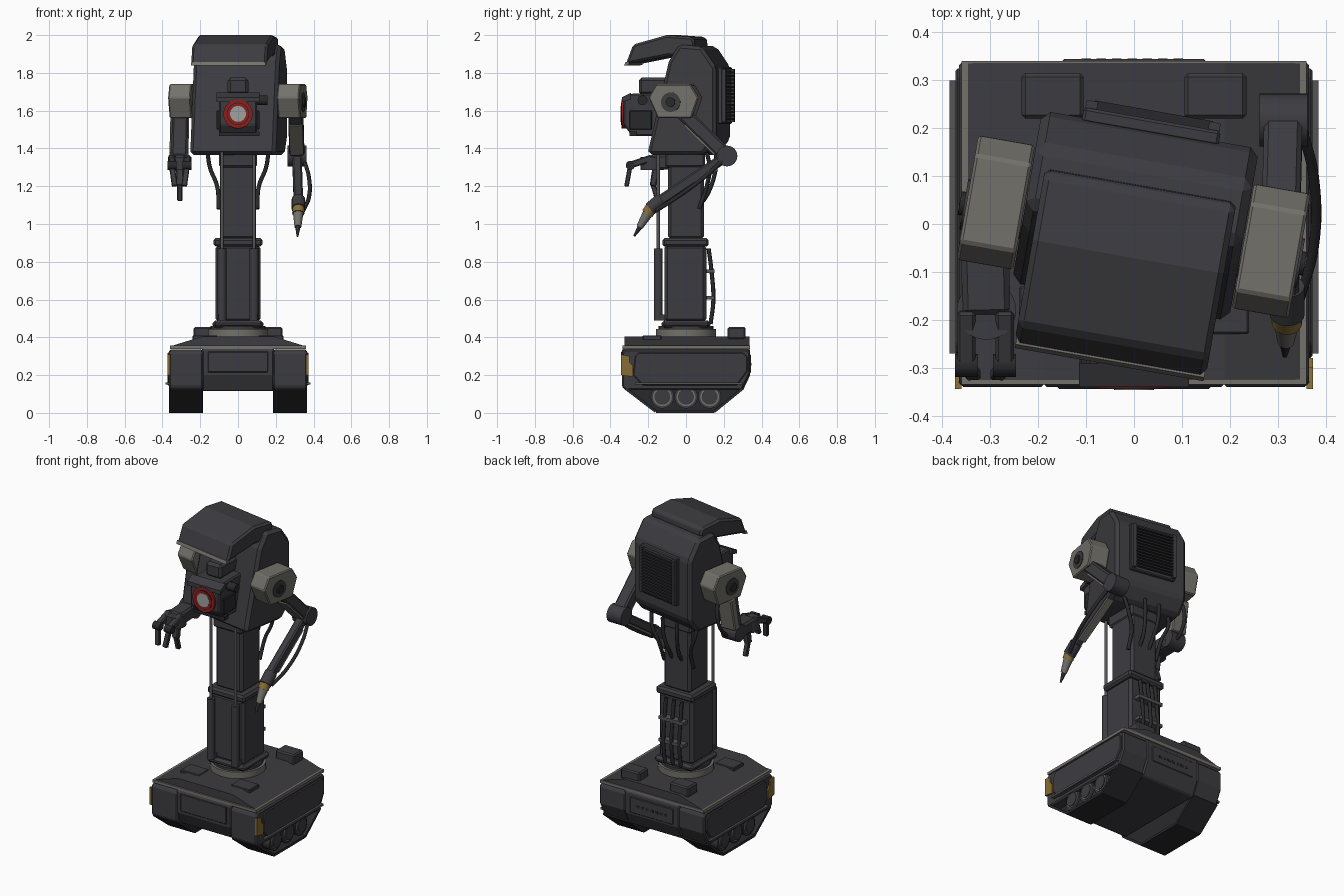
import bpy, bmesh, math
from mathutils import Matrix, Vector

if "Cube" in bpy.data.objects:
    bpy.data.objects.remove(bpy.data.objects["Cube"], do_unlink=True)


def material(name, r, g, b):
    m = bpy.data.materials.new(name)
    m.use_nodes = True
    m.diffuse_color = (r, g, b, 1)
    m.node_tree.nodes["Principled BSDF"].inputs["Base Color"].default_value = (r, g, b, 1)
    return m


CHARCOAL = material("charcoal", .046, .045, .052)
BLACK = material("soft_black", .022, .022, .025)
STEEL = material("dark_steel", .09, .09, .09)
PALE = material("warm_grey", .17, .165, .145)
GOLD = material("ochre", .24, .15, .035)
RED = material("red", .3, .012, .012)
LENS = material("lens_grey", .35, .36, .35)

WORLD = Matrix.Identity(4)
HEAD = Matrix.Rotation(math.radians(-10), 4, 'Z')


def finish(name, bm, mat, bevel=0, frame=WORLD):
    """Turn a bmesh into a finished object."""
    bmesh.ops.recalc_face_normals(bm, faces=bm.faces)
    bm.transform(frame)
    me = bpy.data.meshes.new(name)
    bm.to_mesh(me)
    bm.free()
    me.materials.append(mat)
    ob = bpy.data.objects.new(name, me)
    bpy.context.collection.objects.link(ob)
    if bevel:
        mod = ob.modifiers.new("edge_bevel", 'BEVEL')
        mod.width = bevel
        mod.segments = 1
    return ob


def smooth(ob):
    bpy.ops.object.select_all(action='DESELECT')
    ob.select_set(True)
    bpy.context.view_layer.objects.active = ob
    bpy.ops.object.shade_smooth_by_angle(angle=math.radians(35))


def prism(name, profile, x0, x1, mat, bevel=0, frame=WORLD):
    """Extrude a (y, z) profile along x."""
    bm = bmesh.new()
    face = bm.faces.new([bm.verts.new((x0, y, z)) for y, z in profile])
    out = bmesh.ops.extrude_face_region(bm, geom=[face])
    verts = [v for v in out["geom"] if isinstance(v, bmesh.types.BMVert)]
    bmesh.ops.translate(bm, verts=verts, vec=(x1 - x0, 0, 0))
    return finish(name, bm, mat, bevel, frame)


def box(name, x, y, z, mat, bevel=0, frame=WORLD):
    """Box from (min, max) pairs."""
    return prism(name, [(y[0], z[0]), (y[1], z[0]), (y[1], z[1]), (y[0], z[1])],
                 x[0], x[1], mat, bevel, frame)


def beam(name, a, b, w, d, mat, bevel=0, lift=0):
    """Box between two points; w runs along x, lift shifts it along its depth."""
    a, b = Vector(a), Vector(b)
    zz = (b - a).normalized()
    xx = (Vector((1, 0, 0)) - zz * zz.x).normalized()
    yy = zz.cross(xx)
    m = Matrix((xx, yy, zz)).transposed().to_4x4()
    m.translation = (a + b) / 2 + yy * lift
    bm = bmesh.new()
    bmesh.ops.create_cube(bm, size=1, matrix=m @ Matrix.Diagonal((w, d, (b - a).length, 1)))
    return finish(name, bm, mat, bevel)


def rod(name, a, b, r, mat, r2=None, sides=20, frame=WORLD):
    """Cylinder or cone between two points."""
    a, b = Vector(a), Vector(b)
    m = (b - a).to_track_quat('Z', 'Y').to_matrix().to_4x4()
    m.translation = (a + b) / 2
    bm = bmesh.new()
    bmesh.ops.create_cone(bm, cap_ends=True, segments=sides, radius1=r,
                          radius2=r if r2 is None else r2, depth=(b - a).length, matrix=m)
    ob = finish(name, bm, mat, 0, frame)
    smooth(ob)


def hose(name, points, r, mat):
    cu = bpy.data.curves.new(name, 'CURVE')
    cu.dimensions = '3D'
    cu.bevel_depth = r
    cu.bevel_resolution = 2
    cu.resolution_u = 6
    cu.use_fill_caps = True
    sp = cu.splines.new('BEZIER')
    sp.bezier_points.add(len(points) - 1)
    for bp, p in zip(sp.bezier_points, points):
        bp.co = p
        bp.handle_left_type = bp.handle_right_type = 'AUTO'
    cu.materials.append(mat)
    bpy.context.collection.objects.link(bpy.data.objects.new(name, cu))


# Chassis hull and sloped deck
prism("hull", [(-.34, .335), (-.34, .2), (-.3, .115), (.3, .115), (.34, .2),
               (.34, .335), (.31, .36), (-.31, .36)], -.19, .19, CHARCOAL, .008)
deck = box("deck", (-.35, .35), (-.325, .335), (.355, .405), CHARCOAL)
for v in deck.data.vertices:
    if v.co.z > .4:
        v.co.x *= .54
box("deck_seam", (-.36, .36), (-.335, .34), (.338, .356), PALE)
box("front_panel", (-.16, .16), (-.345, -.33), (.215, .325), CHARCOAL, .004)
box("rear_panel", (-.15, .15), (.33, .344), (.21, .31), CHARCOAL, .004)
for i in range(7):
    box("rear_slot", (-.11 + i * .032, -.09 + i * .032), (.343, .346), (.25, .265), BLACK)

# Tracks, wheels and corner markers on both sides
for s, side in ((1, "left"), (-1, "right")):
    def span(a, b):
        return (a, b) if s > 0 else (-b, -a)
    lo, hi = span(.185, .365)
    prism(side + "_track_cover", [(-.34, .32), (-.34, .14), (-.32, .12), (.295, .12),
                                  (.34, .21), (.34, .32), (.32, .335), (-.32, .335)],
          lo, hi, CHARCOAL, .008)
    prism(side + "_side_panel", [(-.27, .3), (-.28, .2), (-.23, .145), (.27, .145), (.325, .22),
                                 (.325, .3), (.3, .32), (-.25, .32)],
          *span(.36, .373), CHARCOAL, .005)
    box(side + "_side_rail", span(.365, .385), (-.27, .3), (.15, .162), STEEL)
    path = [(-.32, .13), (-.16, .0075), (.15, .0075), (.3, .13)]
    for p, q in zip(path, path[1:]):
        beam(side + "_tread", (s * .275, *p), (s * .275, *q), .18, .015, BLACK)
    prism(side + "_track_core", path, *span(.19, .3), BLACK)
    for y in (-.125, 0, .125):
        rod(side + "_wheel", (s * .28, y, .085), (s * .35, y, .085), .062, CHARCOAL, sides=24)
        rod(side + "_wheel_rim", (s * .35, y, .085), (s * .356, y, .085), .05, PALE, sides=24)
        rod(side + "_wheel_hub", (s * .35, y, .085), (s * .361, y, .085), .042, CHARCOAL, sides=24)
    prism(side + "_corner_marker", [(-.344, .31), (-.344, .2), (-.28, .19), (-.28, .25),
                                    (-.3, .27), (-.3, .3)], *span(.36, .374), GOLD)
    box(side + "_rear_deck_box", span(.105, .235), (.22, .315), (.39, .455), CHARCOAL, .008)
    box(side + "_deck_hatch", span(.11, .24), (-.23, -.13), (.38, .41), CHARCOAL, .004)

# Turntable and telescopic column
rod("turntable", (0, 0, .4), (0, 0, .445), .16, PALE, sides=32)
rod("turntable_cap", (0, 0, .44), (0, 0, .46), .145, CHARCOAL, sides=32)
box("column_foot", (-.135, .135), (-.13, .13), (.45, .49), CHARCOAL, .015)
box("lower_column", (-.118, .118), (-.115, .108), (.48, .89), CHARCOAL, .018)
box("column_collar", (-.13, .13), (-.125, .12), (.88, .925), CHARCOAL, .012)
box("upper_column", (-.093, .093), (-.095, .095), (.92, 1.32), CHARCOAL, .015)
box("neck", (-.1, .1), (-.11, .1), (1.3, 1.38), CHARCOAL, .01)
for x in (-.085, .085):
    rod("front_cylinder", (x, -.147, .49), (x, -.147, .87), .023, CHARCOAL)
    rod("front_piston", (x, -.147, .86), (x, -.147, 1.38), .009, STEEL)
    box("cylinder_mount", (x - .02, x + .02), (-.16, -.11), (.49, .52), CHARCOAL)
    hose("neck_hose", [(x * 1.9, .11, 1.38), (x * 1.75, .125, 1.3), (x * 1.3, .11, 1.2),
                       (x * 1.2, .07, 1.08)], .011, BLACK)
    hose("rear_neck_hose", [(x * .6, .16, 1.39), (x * .55, .155, 1.28), (x * .4, .12, 1.17),
                            (x * .4, .09, 1.12)], .011, BLACK)
for x in (-.055, 0, .055):
    hose("rear_hose", [(x, .12, .87), (x, .135, .75), (x, .145, .6), (x, .13, .47)], .011, BLACK)
for z in (.6, .74):
    box("hose_clamp", (-.085, .085), (.1, .15), (z, z + .02), STEEL)

# Head casing, visor and rear vent, all turned with the head
prism("head", [(-.16, 1.365), (-.165, 1.39), (-.055, 1.86), (0, 1.95), (.125, 1.94),
               (.2, 1.83), (.2, 1.45), (.13, 1.365)], -.23, .23, CHARCOAL, .018, HEAD)
prism("visor", [(-.29, 1.845), (-.25, 1.95), (-.07, 2.0), (.07, 1.99), (.085, 1.96),
                (.06, 1.88), (-.06, 1.89)], -.203, .203, CHARCOAL, .012, HEAD)
prism("visor_lip", [(-.298, 1.838), (-.29, 1.857), (-.27, 1.857), (-.27, 1.842)],
      -.2, .2, PALE, 0, HEAD)
box("vent_frame", (-.145, .145), (.19, .222), (1.53, 1.83), CHARCOAL, .006, HEAD)
for i in range(14):
    z = 1.55 + i * .019
    box("vent_slat", (-.125, .125), (.215, .24), (z, z + .01), BLACK, 0, HEAD)
for x in (-.13, .13):
    box("vent_side", (x - .012, x + .012), (.21, .238), (1.54, 1.82), CHARCOAL, 0, HEAD)

# Eye housing with red ring
prism("eye_housing", [(-.33, 1.66), (-.33, 1.525), (-.285, 1.465), (-.13, 1.465),
                      (-.1, 1.69), (-.29, 1.69)], -.1, .1, CHARCOAL, .008)
prism("eye_brow", [(-.34, 1.645), (-.34, 1.67), (-.29, 1.695), (-.29, 1.66)], -.115, .115, CHARCOAL)
box("eye_lower_bar", (-.1, .115), (-.3, -.26), (1.465, 1.49), BLACK)
for x in (-.1, .1):
    box("eye_side_bracket", (x - .014, x + .014), (-.3, -.18), (1.5, 1.6), BLACK, .004)
box("eye_mount", (-.055, .055), (-.25, -.08), (1.685, 1.775), CHARCOAL, .015)
rod("eye_knob", (.09, -.23, 1.655), (.155, -.23, 1.655), .026, BLACK)
rod("eye_ring", (0, -.3, 1.583), (0, -.342, 1.583), .077, RED, sides=32)
rod("eye_ring_inner", (0, -.3, 1.583), (0, -.344, 1.583), .06, BLACK, sides=32)
rod("eye_ring_bright", (0, -.3, 1.583), (0, -.345, 1.583), .055, RED, sides=32)
rod("eye_lens", (0, -.3, 1.583), (0, -.347, 1.583), .042, LENS, sides=32)

# Shoulders
for s, side in ((1, "left"), (-1, "right")):
    prism(side + "_shoulder", [(-.14, 1.67), (-.1, 1.74), (.085, 1.74), (.128, 1.67),
                               (.09, 1.56), (-.09, 1.56)], s * .232, s * .352, PALE, .006, HEAD)
    rod(side + "_shoulder_axle", (s * .2, -.02, 1.645), (s * .357, -.02, 1.645), .052,
        CHARCOAL, frame=HEAD)
    rod(side + "_shoulder_pin", (s * .35, -.02, 1.645), (s * .366, -.02, 1.645), .025,
        BLACK, frame=HEAD)

# Left arm, bent back with a pointed tool
shoulder, elbow = (.305, -.05, 1.62), (.312, .217, 1.36)
wrist, tip = (.32, -.165, 1.105), (.315, -.275, .935)
beam("left_upper_arm", shoulder, elbow, .08, .075, CHARCOAL, .01)
beam("left_upper_arm_plate", (.306, .02, 1.552), (.311, .18, 1.396), .072, .01, PALE, 0, .04)
rod("left_elbow", (.262, .217, 1.36), (.362, .217, 1.36), .055, CHARCOAL, sides=24)
beam("left_forearm", elbow, wrist, .05, .055, CHARCOAL, .008)
beam("left_forearm_plate", (.313, .15, 1.315), (.318, -.1, 1.148), .045, .012, PALE, 0, -.03)
rod("left_wrist", (.32, -.13, 1.13), (.32, -.19, 1.08), .036, CHARCOAL)
rod("left_wrist_band", (.32, -.185, 1.085), (.319, -.205, 1.055), .032, GOLD)
rod("left_tool", (.319, -.2, 1.06), (.317, -.245, .985), .028, PALE, .018)
rod("left_tool_tip", (.317, -.24, .99), tip, .015, BLACK, .005)
hose("left_arm_hose", [(.35, .2, 1.34), (.375, .1, 1.25), (.375, -.05, 1.14), (.345, -.16, 1.07)],
     .011, BLACK)

# Right arm, hanging down with a three-fingered hand reaching forward
elbow = (-.312, -.025, 1.33)
beam("right_upper_arm", (-.305, .02, 1.6), elbow, .085, .075, CHARCOAL, .01)
beam("right_upper_arm_plate", (-.308, .01, 1.57), (-.313, -.025, 1.37), .1, .05, PALE, .006, -.03)
rod("right_elbow", (-.362, -.025, 1.33), (-.262, -.025, 1.33), .052, CHARCOAL, sides=24)
beam("right_forearm", elbow, (-.308, -.19, 1.325), .1, .08, CHARCOAL, .012)
rod("right_wrist", (-.308, -.18, 1.285), (-.308, -.18, 1.355), .062, CHARCOAL, sides=24)
for x in (-.35, -.27):
    beam("right_finger_base", (x, -.18, 1.35), (x, -.3, 1.31), .038, .036, CHARCOAL, .006)
    rod("right_knuckle", (x - .024, -.295, 1.31), (x + .024, -.295, 1.31), .024, BLACK)
    beam("right_fingertip", (x, -.295, 1.31), (x + (.015 if x < -.3 else -.015), -.315, 1.2),
         .03, .024, CHARCOAL, .004)
beam("right_thumb", (-.308, -.16, 1.3), (-.308, -.175, 1.2), .04, .035, CHARCOAL, .006)
beam("right_thumb_tip", (-.308, -.175, 1.21), (-.308, -.15, 1.125), .028, .026, CHARCOAL, .004)
hose("right_arm_hose", [(-.27, .07, 1.56), (-.29, .1, 1.45), (-.3, .06, 1.35), (-.3, .0, 1.31)],
     .011, BLACK)
